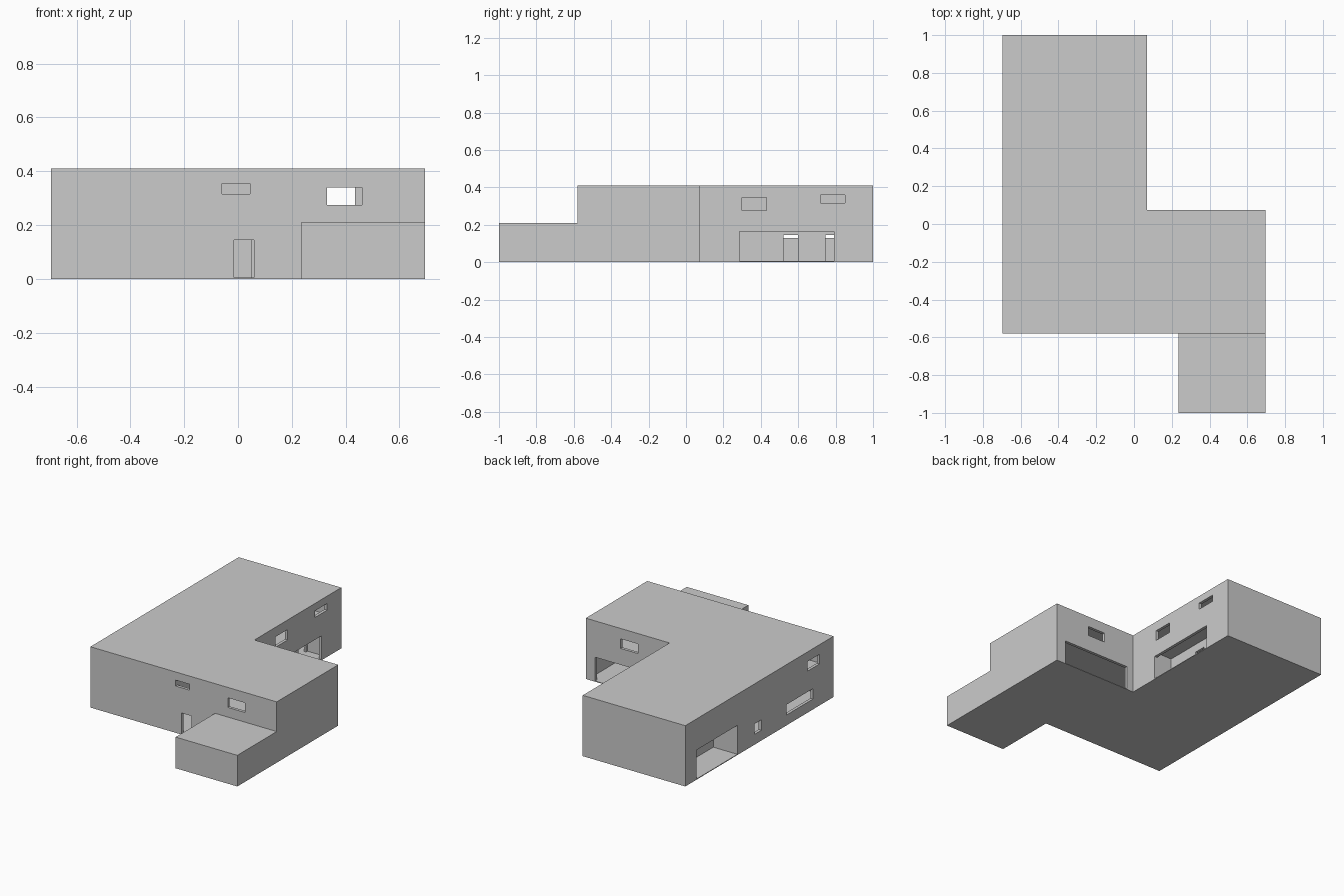
import bpy, bmesh

if "Cube" in bpy.data.objects:
    bpy.data.objects.remove(bpy.data.objects["Cube"])


def prism(name, outline, z0, z1):
    """Upright solid from a plan outline."""
    bm = bmesh.new()
    face = bm.faces.new([bm.verts.new((x, y, z0)) for x, y in outline])
    top = bmesh.ops.extrude_face_region(bm, geom=[face])["geom"]
    bmesh.ops.translate(bm, vec=(0, 0, z1 - z0),
                        verts=[v for v in top if isinstance(v, bmesh.types.BMVert)])
    bmesh.ops.recalc_face_normals(bm, faces=bm.faces[:])
    mesh = bpy.data.meshes.new(name)
    bm.to_mesh(mesh)
    bm.free()
    ob = bpy.data.objects.new(name, mesh)
    bpy.context.collection.objects.link(ob)
    return ob


def block(name, x0, x1, y0, y1, z0, z1):
    return prism(name, [(x0, y0), (x1, y0), (x1, y1), (x0, y1)], z0, z1)


# L-shaped two-storey house
L, R, C = -0.695, 0.695, 0.07
F, M, B = -0.58, 0.075, 1.0
house = prism("house_shell", [(L, F), (R, F), (R, M), (C, M), (C, B), (L, B)], 0, 0.41)


def boolean(box, operation):
    """Combine a box with the house, then discard the box."""
    tool = block("tool", *box)
    tool.hide_render = True
    mod = house.modifiers.new("cut", "BOOLEAN")
    mod.operation = operation
    mod.solver = "EXACT"
    mod.object = tool
    bpy.context.view_layer.objects.active = house
    bpy.ops.object.modifier_apply(modifier=mod.name)
    bpy.data.objects.remove(tool)


# low front annex
boolean((0.235, R, -1, F + 0.01, 0, 0.21), "UNION")

T = 0.02          # wall thickness
G = 0.005         # ground floor level
D = 0.03          # opening cut depth

rooms = [
    # ground floor: front hall, west room, porch, inner room, garage
    (L + T, R - T, F + T, M - T, G, 0.20),
    (L + T, C - T, M - 0.03, 0.265, G, 0.20),
    (-0.07, C - T, 0.28, 0.84, G, 0.20),
    (-0.50, -0.085, 0.30, 0.97, G, 0.20),
    (L + T, -0.515, 0.445, 0.88, G, 0.20),
    # upper floor: wing, west room, east room
    (-0.06, R - T, F + T, M - T, 0.212, 0.395),
    (L + T, -0.08, F + T, B - T, 0.212, 0.395),
    (-0.10, C - T, M, B - T, 0.212, 0.395),
]

openings = [
    # front door and windows
    (-0.015, 0.06, F - T, F + D, G, 0.145),
    (-0.06, 0.045, F - T, F + D, 0.315, 0.355),
    (0.33, 0.46, F - T, F + D, 0.275, 0.34),
    # courtyard side, main block
    (C - D, C + T, 0.285, 0.79, G, 0.165),
    (C - D, C + T, 0.30, 0.43, 0.275, 0.345),
    (C - D, C + T, 0.72, 0.85, 0.315, 0.36),
    # courtyard side, wing
    (0.12, 0.625, M - D, M + T, G, 0.165),
    (0.305, 0.435, M - D, M + T, 0.275, 0.34),
    # left side: garage mouth and windows
    (L - T, L + D, 0.445, 0.88, G, 0.20),
    (L - T, L + D, 0.19, 0.305 - 0.04, 0.07, 0.14),
    (L - T, L + D, -0.36, -0.08, 0.07, 0.14),
    (L - T, L + D, -0.43, -0.30, 0.28, 0.345),
    # inner doors and the gap above the garage's low wall
    (-0.10, -0.055, 0.52, 0.60, G, 0.145),
    (-0.10, -0.055, 0.745, 0.825, G, 0.145),
    (-0.53, -0.49, 0.46, 0.86, 0.13, 0.19),
]

for box in rooms + openings:
    boolean(box, "DIFFERENCE")
